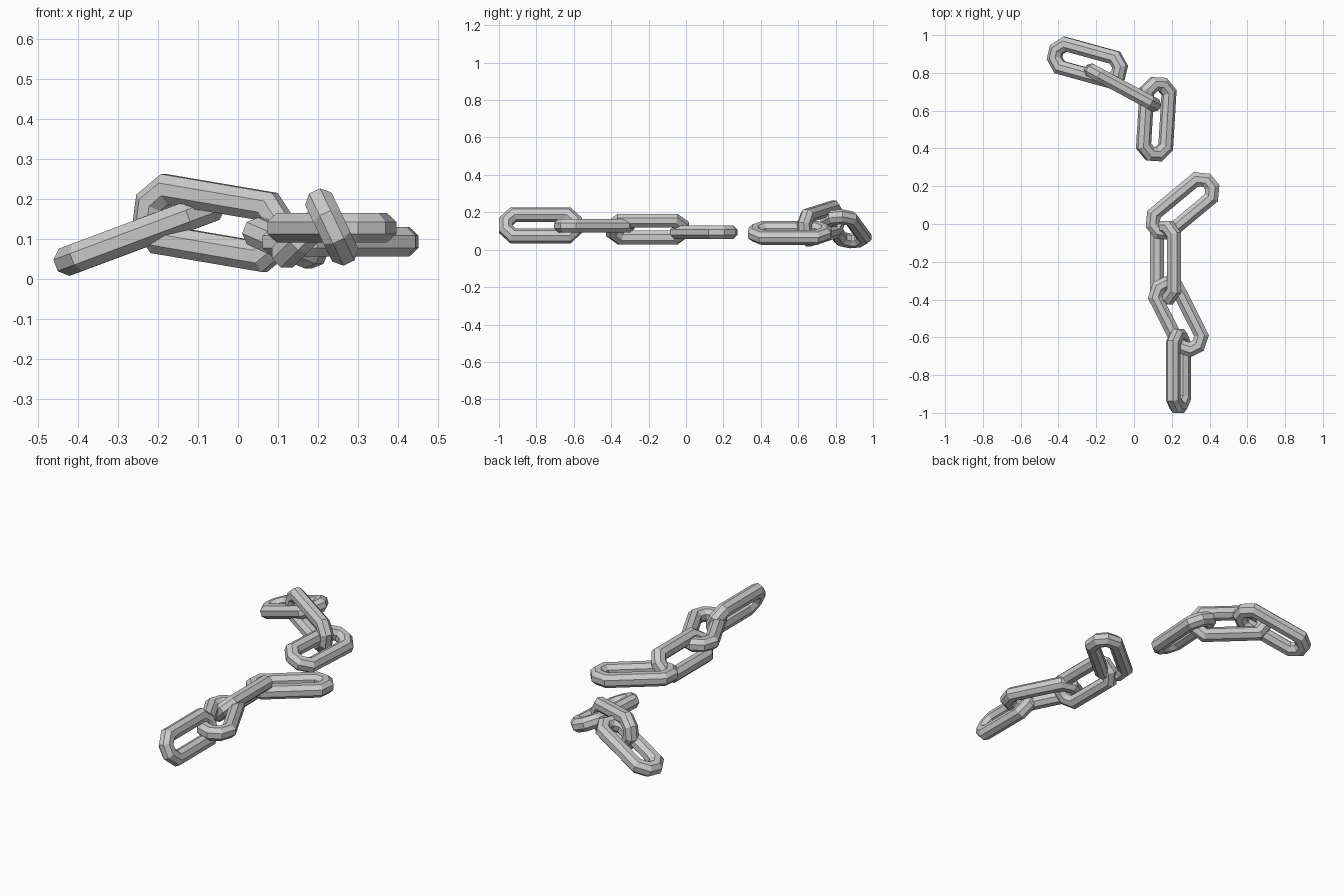
import bpy, bmesh, math
from mathutils import Vector

if "Cube" in bpy.data.objects:
    bpy.data.objects.remove(bpy.data.objects["Cube"])

HL, HW, CH, R = 0.185, 0.0635, 0.04, 0.0365   # centre-line half sizes, chamfer, bar radius


def link(name, centre, along, across):
    """Chamfered chain link: octagonal bar mitred round an eight-cornered loop."""
    c, u = Vector(centre), Vector(along).normalized()
    v = Vector(across)
    v = (v - u * v.dot(u)).normalized()
    n = u.cross(v)
    quarter = [(HL, HW - CH), (HL - CH, HW)]
    path = (quarter + [(-x, y) for x, y in quarter[::-1]]
            + [(-x, -y) for x, y in quarter] + [(x, -y) for x, y in quarter[::-1]])
    bm = bmesh.new()
    rings = []
    for i, (x, y) in enumerate(path):
        a = math.radians(22.5 + 45 * i)          # outward mitre direction
        out = (u * math.cos(a) + v * math.sin(a)) / math.cos(math.pi / 8)
        p = c + u * x + v * y
        ring = []
        for k in range(8):
            t = math.radians(22.5 + 45 * k)
            rr = R / math.cos(math.pi / 8)
            ring.append(bm.verts.new(p + out * rr * math.cos(t) + n * rr * math.sin(t)))
        rings.append(ring)
    for i in range(8):
        r0, r1 = rings[i], rings[(i + 1) % 8]
        for k in range(8):
            m = (k + 1) % 8
            bm.faces.new((r0[k], r1[k], r1[m], r0[m]))
    bmesh.ops.recalc_face_normals(bm, faces=bm.faces)
    me = bpy.data.meshes.new(name)
    bm.to_mesh(me)
    bm.free()
    bpy.context.collection.objects.link(bpy.data.objects.new(name, me))


# short broken piece: three links
link("back_link_end", (-0.247, 0.855, 0.112), (0.91, -0.25, 0.34), (0.09, 0.97, 0.03))
link("back_link_middle", (-0.06, 0.722, 0.14), (1, -0.54, -0.17), (0.15, -0.08, 1))
link("back_link_torn", (0.118, 0.555, 0.09), (0.06, 1, 0), (0.92, -0.05, -0.38))
# long piece: four links
link("front_link_torn", (0.257, 0.095, 0.093), (0.77, 0.64, 0), (-0.64, 0.77, 0))
link("front_link_second", (0.167, -0.205, 0.11), (0, 1, 0), (0.7, 0, 0.7))
link("front_link_third", (0.235, -0.49, 0.128), (0.45, -0.89, 0), (0.89, 0.45, 0))
link("front_link_end", (0.235, -0.778, 0.13), (0, 1, 0), (-0.43, 0, 0.9))
